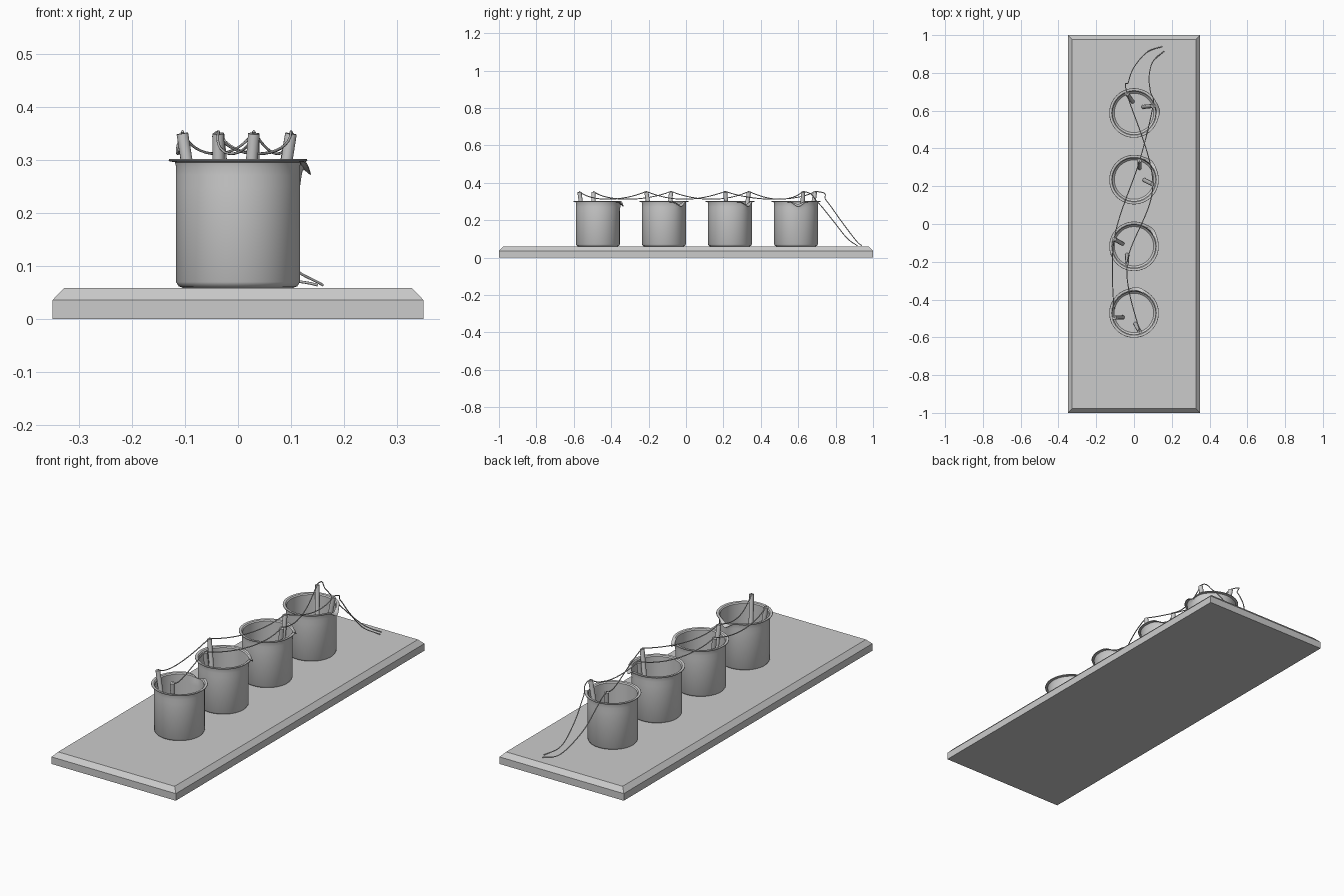
import bpy, bmesh, math
from mathutils import Vector

if "Cube" in bpy.data.objects:
    bpy.data.objects.remove(bpy.data.objects["Cube"])

SEG = 72


def make_object(name, bm, smooth=True):
    bmesh.ops.recalc_face_normals(bm, faces=bm.faces[:])
    mesh = bpy.data.meshes.new(name)
    bm.to_mesh(mesh)
    bm.free()
    ob = bpy.data.objects.new(name, mesh)
    bpy.context.collection.objects.link(ob)
    if smooth:
        bpy.ops.object.select_all(action='DESELECT')
        ob.select_set(True)
        bpy.context.view_layer.objects.active = ob
        bpy.ops.object.shade_smooth_by_angle(angle=math.radians(40))
    return ob


# Base board with a chamfered top edge
def build_board():
    bm = bmesh.new()
    rings = []
    for inset, z in [(0, 0), (0, 0.036), (0.022, 0.059)]:
        x, y = 0.35 - inset, 1 - inset
        rings.append([bm.verts.new((a * x, b * y, z))
                      for a, b in [(-1, -1), (1, -1), (1, 1), (-1, 1)]])
    for lo, hi in zip(rings, rings[1:]):
        for i in range(4):
            j = (i + 1) % 4
            bm.faces.new((lo[i], lo[j], hi[j], hi[i]))
    bm.faces.new(rings[0][::-1])
    bm.faces.new(rings[-1])
    make_object("base_board", bm, smooth=False)


# Beaker: lathed profile (radius, z, spout weight), lip pulled out and down at the spout
PROFILE = [(0.104, 0.059), (0.112, 0.062), (0.117, 0.070), (0.117, 0.25),
           (0.117, 0.272), (0.117, 0.288), (0.119, 0.296), (0.130, 0.298),
           (0.131, 0.300), (0.130, 0.302), (0.118, 0.301), (0.113, 0.296),
           (0.113, 0.288), (0.113, 0.272), (0.113, 0.25), (0.113, 0.073),
           (0.104, 0.064)]


def build_beaker(name, cy, spout):
    bm = bmesh.new()
    rings = []
    for r, z in PROFILE:
        ring = []
        h = max(0, min(1, (z - 0.25) / 0.05))
        for i in range(SEG):
            a = 2 * math.pi * i / SEG
            d = (a - spout + math.pi) % (2 * math.pi) - math.pi
            w = math.exp(-(d / 0.23) ** 2) * h
            lip = max(0, min(1, (r - 0.113) / 0.017)) if z > 0.29 else 0
            rr = r + w * 0.007
            zz = z - w * (0.010 + 0.017 * lip)
            ring.append(bm.verts.new((rr * math.cos(a), cy + rr * math.sin(a), zz)))
        rings.append(ring)
    for lo, hi in zip(rings, rings[1:]):
        for i in range(SEG):
            j = (i + 1) % SEG
            bm.faces.new((lo[i], lo[j], hi[j], hi[i]))
    bm.faces.new(rings[0][::-1])
    bm.faces.new(rings[-1])
    make_object(name, bm)


# Electrode rod leaning on the beaker rim
def build_rod(name, top, bottom):
    t, b = Vector((*top, 0.350)), Vector((*bottom, 0.070))
    bm = bmesh.new()
    bmesh.ops.create_cone(bm, cap_ends=True, segments=24, radius1=0.011,
                          radius2=0.011, depth=(t - b).length)
    rot = (t - b).to_track_quat('Z', 'Y')
    for v in bm.verts:
        v.co = rot @ v.co + (t + b) / 2
    make_object(name, bm)


def spline(p0, p1, p2, p3, t):
    return 0.5 * (2 * p1 + (p2 - p0) * t + (2 * p0 - 5 * p1 + 4 * p2 - p3) * t * t
                  + (3 * p1 - p0 - 3 * p2 + p3) * t ** 3)


# Wire: lead on the board, then sagging spans between rod tops
def build_wire(name, lead, tops):
    pts = [Vector(p) for p in lead] + [Vector((*p, 0.354)) for p in tops]
    pts = [2 * pts[0] - pts[1]] + pts + [pts[-1]]
    path = []
    for k in range(1, len(pts) - 2):
        sagging = k > len(lead)
        for s in range(16):
            t = s / 16
            p = spline(*pts[k - 1:k + 3], t)
            if sagging:
                p.z = 0.354 - 0.042 * 4 * t * (1 - t)
            path.append(p)
    path.append(pts[-1])
    cu = bpy.data.curves.new(name, 'CURVE')
    cu.dimensions = '3D'
    cu.bevel_depth = 0.0025
    cu.bevel_resolution = 2
    cu.use_fill_caps = True
    sp = cu.splines.new('POLY')
    sp.points.add(len(path) - 1)
    for q, p in zip(sp.points, path):
        q.co = (*p, 1)
    bpy.context.collection.objects.link(bpy.data.objects.new(name, cu))


build_board()

for i, (cy, deg) in enumerate([(0.588, 5), (0.235, 46), (-0.118, 42), (-0.471, 82)]):
    build_beaker(f"beaker_{i + 1}", cy, math.radians(deg))

# Rod tops and bottoms (x, y), two per beaker from back to front
RODS = [((-0.037, 0.690), (-0.008, 0.648)), ((0.100, 0.625), (0.050, 0.620)),
        ((0.030, 0.336), (0.030, 0.297)), ((0.100, 0.210), (0.056, 0.232)),
        ((-0.105, -0.080), (-0.062, -0.104)), ((-0.037, -0.212), (-0.036, -0.164)),
        ((-0.105, -0.495), (-0.060, -0.494)), ((0.030, -0.570), (0.008, -0.530))]
for i, (top, bottom) in enumerate(RODS):
    build_rod(f"electrode_{i + 1}", top, bottom)
tops = [r[0] for r in RODS]

build_wire("wire_left",
           [(0.15, 0.94, 0.064), (0.07, 0.91, 0.090), (0.0, 0.83, 0.195),
            (-0.03, 0.75, 0.305)],
           [tops[i] for i in (0, 3, 5, 7)])
build_wire("wire_right",
           [(0.16, 0.915, 0.064), (0.10, 0.86, 0.105), (0.08, 0.78, 0.205),
            (0.087, 0.70, 0.300)],
           [tops[i] for i in (1, 2, 4, 6)])
